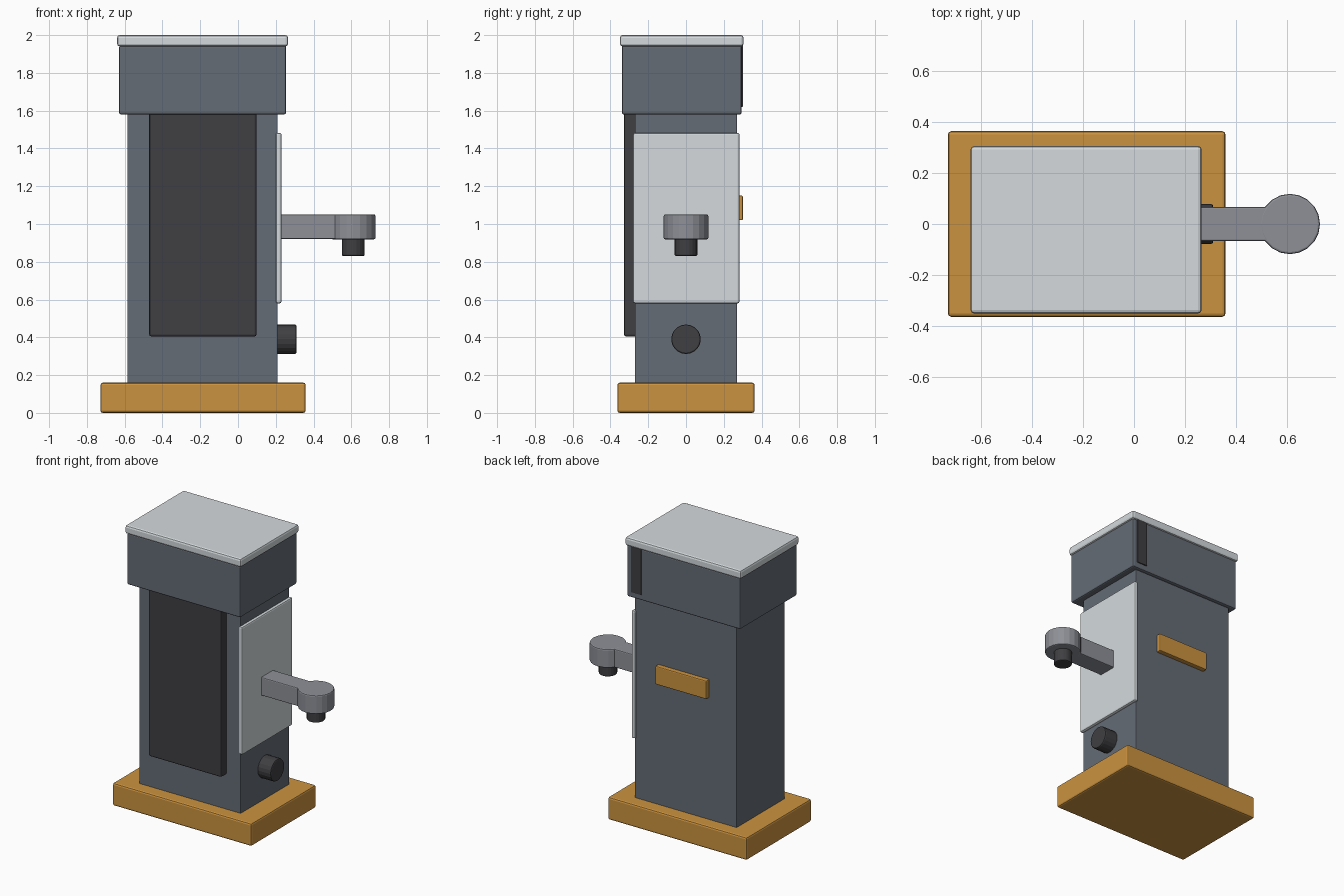
import bpy
from math import pi

if "Cube" in bpy.data.objects:
    bpy.data.objects.remove(bpy.data.objects["Cube"])


def material(name, color):
    m = bpy.data.materials.new(name)
    m.diffuse_color = (*color, 1)
    m.use_nodes = True
    m.node_tree.nodes["Principled BSDF"].inputs["Base Color"].default_value = m.diffuse_color
    return m


SLATE = material("slate", (0.13, 0.15, 0.18))
DARK = material("charcoal", (0.05, 0.05, 0.055))
PALE = material("pale_grey", (0.66, 0.70, 0.72))
STEEL = material("steel", (0.27, 0.28, 0.31))
OCHRE = material("ochre", (0.60, 0.29, 0.05))


def finish(name, mat, bevel):
    obj = bpy.context.object
    obj.name = name
    obj.data.materials.append(mat)
    bpy.ops.object.transform_apply(location=False, rotation=True, scale=True)
    mod = obj.modifiers.new("edge_bevel", 'BEVEL')
    mod.width, mod.segments, mod.limit_method = bevel, 2, 'ANGLE'
    mod.angle_limit = 0.7
    return obj


def box(name, x, y, z, mat, bevel=0.006):
    """Bevelled box given by its (min, max) extents on each axis."""
    spans = (x, y, z)
    bpy.ops.mesh.primitive_cube_add(size=1, location=[sum(s) / 2 for s in spans])
    bpy.context.object.scale = [s[1] - s[0] for s in spans]
    return finish(name, mat, bevel)


def cylinder(name, center, radius, depth, mat, along_x=False, bevel=0.008):
    bpy.ops.mesh.primitive_cylinder_add(
        vertices=20, radius=radius, depth=depth, location=center,
        rotation=(0, pi / 2 if along_x else 0, 0))
    return finish(name, mat, bevel)


# Plinth and main column
box("base", (-0.728, 0.358), (-0.363, 0.363), (0, 0.16), OCHRE, 0.012)
box("column", (-0.585, 0.21), (-0.27, 0.27), (0.15, 1.62), SLATE, 0.004)

# Overhanging head with lid and rear slot strip
box("head", (-0.63, 0.255), (-0.34, 0.295), (1.58, 1.945), SLATE, 0.01)
box("lid", (-0.64, 0.265), (-0.35, 0.305), (1.94, 2.0), PALE, 0.014)
box("head_strip", (0.14, 0.22), (0.28, 0.302), (1.62, 1.945), DARK, 0.004)

# Panels on the column
box("front_panel", (-0.47, 0.098), (-0.328, -0.26), (0.405, 1.60), DARK, 0.01)
box("side_plate", (0.20, 0.23), (-0.28, 0.283), (0.58, 1.483), PALE, 0.01)
box("rear_handle", (-0.37, 0.03), (0.26, 0.302), (1.02, 1.15), OCHRE, 0.007)

# Arm with round end and nozzle
box("arm", (0.22, 0.56), (-0.067, 0.067), (0.92, 1.05), STEEL, 0.007)
cylinder("arm_end", (0.61, 0, 0.985), 0.118, 0.132, STEEL)
cylinder("nozzle", (0.61, 0, 0.885), 0.06, 0.11, DARK)

# Lower control knob
cylinder("knob", (0.255, 0, 0.39), 0.078, 0.11, DARK, along_x=True)
